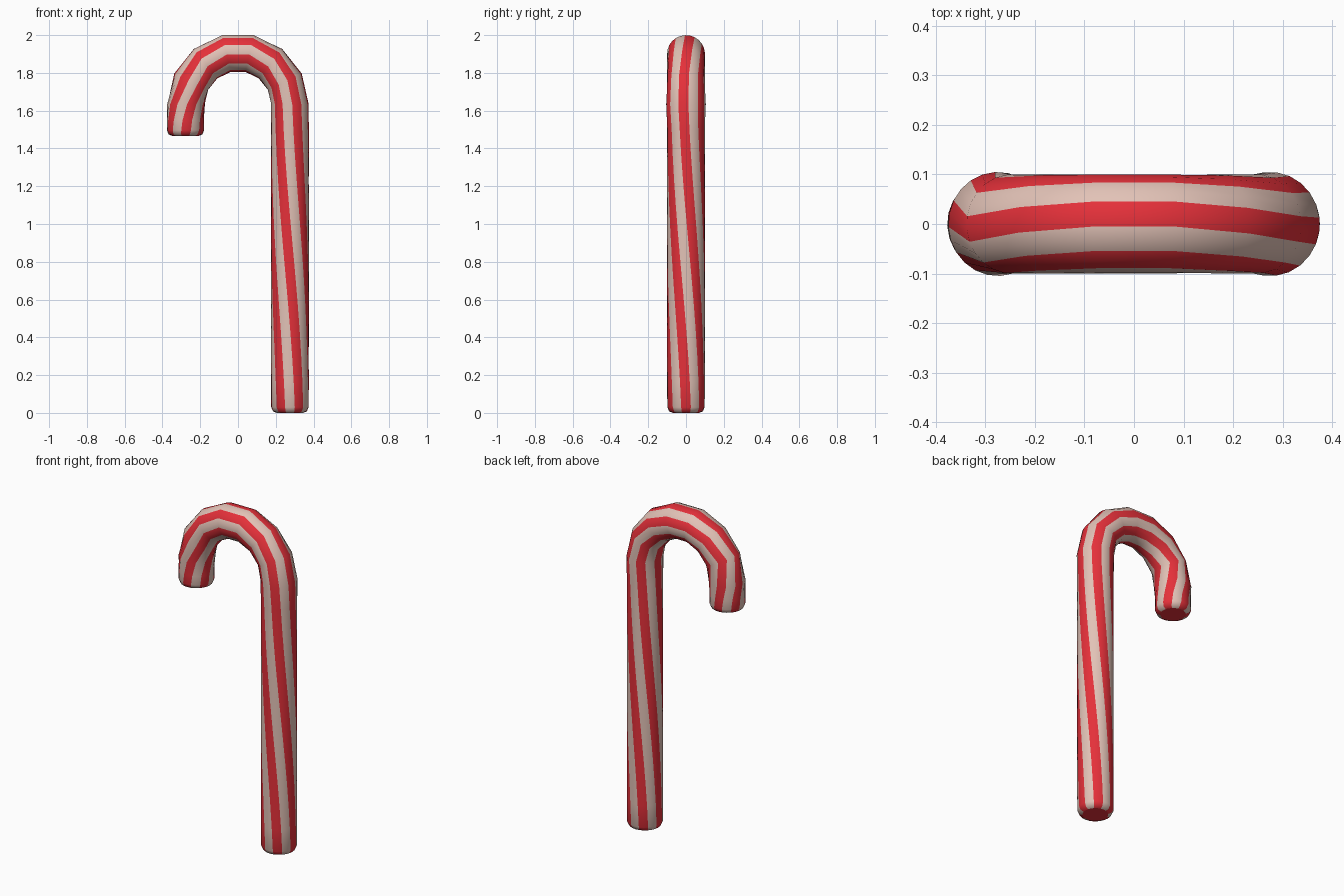
import bpy, bmesh, math
from mathutils import Vector

if "Cube" in bpy.data.objects:
    bpy.data.objects.remove(bpy.data.objects["Cube"])

SIDES = 24            # twelve stripes, two faces each
R = 0.1               # stick radius
BEND = 0.275          # hook radius
ZC = 1.634            # height of the hook centre


def material(name, rgb):
    m = bpy.data.materials.new(name)
    m.diffuse_color = (*rgb, 1)
    m.use_nodes = True
    m.node_tree.nodes["Principled BSDF"].inputs["Base Color"].default_value = m.diffuse_color
    return m


# Rings: (centre, outward direction, radius, depth radius, twist in degrees)
rings = []


def add_ring(center, t, r, twist, ry=None):
    out = Vector((math.cos(t), 0, math.sin(t)))
    rings.append((Vector(center), out, r, ry or r, twist))


# Rounded foot
for z, r in ((0.0, 0.07), (0.008, 0.089), (0.03, 0.099)):
    add_ring((BEND, 0, z), 0, r, 0)

# Straight shaft, twisting 68 degrees with a gentle ease
N = 12
for i in range(1, N):
    u = i / N
    s = 0.5 * u + 0.5 * u * u * (3 - 2 * u)
    add_ring((BEND, 0, 0.03 + (ZC - 0.03) * u), 0, R, -68 * s)

# Hook in seven straight segments
for i, tw in enumerate((-8, -6, 4, 12, 12, 5, -6, 12)):
    t = math.pi * i / 7
    c = (BEND * math.cos(t), 0, ZC + BEND * math.sin(t))
    add_ring(c, t, R, tw - 60, 0.105 if i in (0, 7) else R)

# Rounded tip
for z, r, tw in ((1.55, 0.098, 24), (1.497, 0.099, 28), (1.475, 0.09, 30), (1.466, 0.07, 30)):
    add_ring((-BEND - 0.003, 0, z), math.pi, r, tw - 60)

# Skin the rings
bm = bmesh.new()
loops = []
for c, out, r, ry, tw in rings:
    loop = []
    for j in range(SIDES):
        a = math.radians(tw + (j - 1) * 360 / SIDES)
        loop.append(bm.verts.new(c + out * (r * math.cos(a)) + Vector((0, ry * math.sin(a), 0))))
    loops.append(loop)

for lo, hi in zip(loops, loops[1:]):
    for j in range(SIDES):
        k = (j + 1) % SIDES
        f = bm.faces.new((lo[j], lo[k], hi[k], hi[j]))
        f.material_index = (j // 2) % 2      # alternate red and cream
        f.smooth = True
bm.faces.new(loops[0])                       # red end caps
bm.faces.new(loops[-1])
bmesh.ops.recalc_face_normals(bm, faces=bm.faces[:])

mesh = bpy.data.meshes.new("striped_cane")
bm.to_mesh(mesh)
bm.free()
mesh.materials.append(material("candy red", (0.78, 0.03, 0.042)))
mesh.materials.append(material("warm cream", (0.76, 0.54, 0.47)))
cane = bpy.data.objects.new("striped_cane", mesh)
bpy.context.collection.objects.link(cane)
